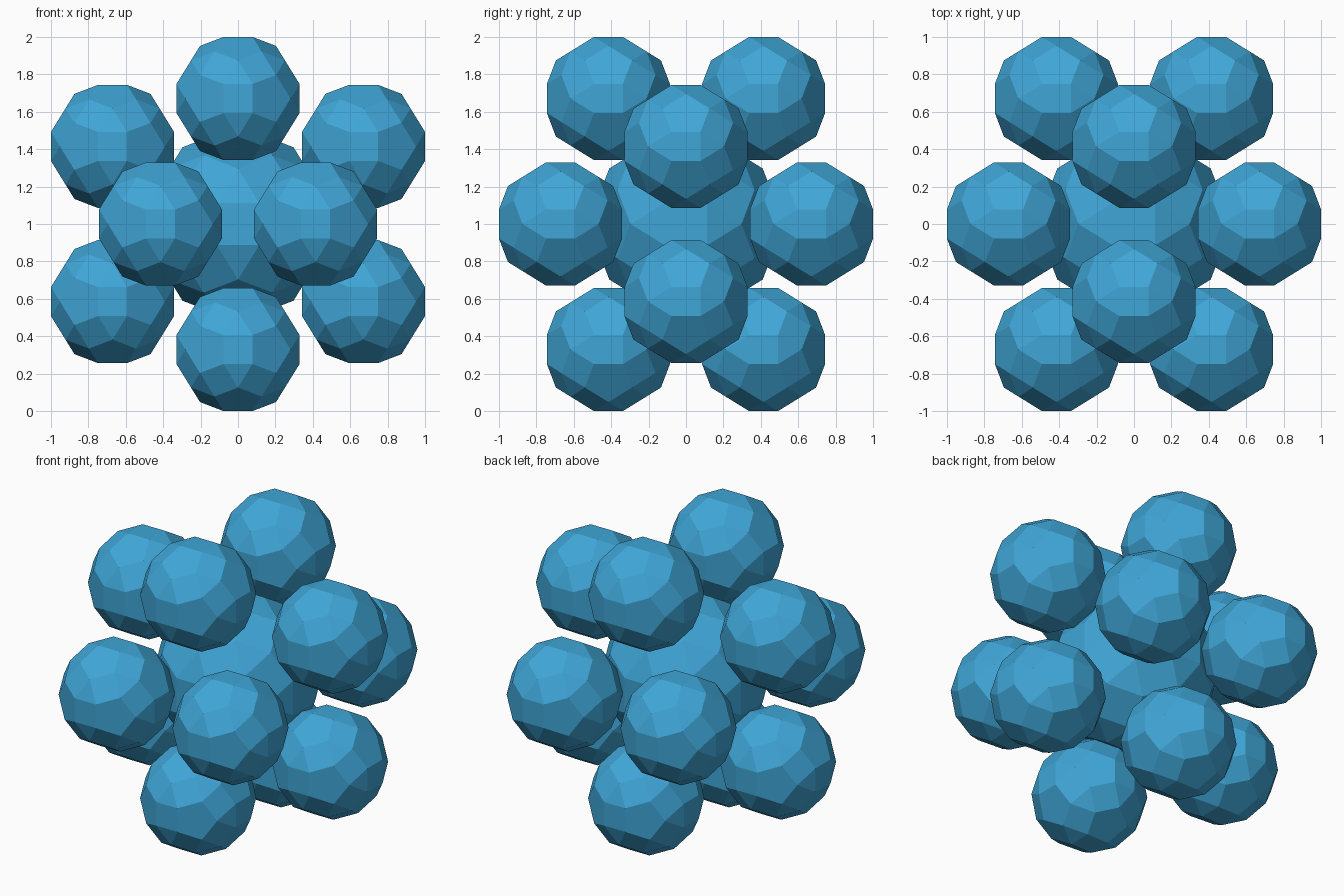
import bpy, bmesh, math
from mathutils import Vector

if "Cube" in bpy.data.objects:
    bpy.data.objects.remove(bpy.data.objects["Cube"])

PHI = (1 + math.sqrt(5)) / 2
BALL_HALF = 0.329                      # half width of an outer ball
BALL = BALL_HALF / PHI**3              # scale of outer balls
STEP = (1 - BALL_HALF) / PHI           # icosahedral spacing of ball centres

mat = bpy.data.materials.new("blue")
mat.diffuse_color = (0.05, 0.38, 0.68, 1)
mat.use_nodes = True
mat.node_tree.nodes["Principled BSDF"].inputs["Base Color"].default_value = mat.diffuse_color


def signed_cycles(a, b, c):
    """All sign choices of the three cyclic permutations of (a, b, c)."""
    pts = set()
    for p in ((a, b, c), (c, a, b), (b, c, a)):
        for sx in (1, -1):
            for sy in (1, -1):
                for sz in (1, -1):
                    pts.add((p[0] * sx + 0.0, p[1] * sy + 0.0, p[2] * sz + 0.0))
    return sorted(pts)


def faceted_ball(name):
    """Rhombicosidodecahedron mesh: 12 pentagons, 30 squares, 20 triangles."""
    bm = bmesh.new()
    for p in (signed_cycles(1, 1, PHI**3)
              + signed_cycles(PHI, PHI**2, 2 * PHI)
              + signed_cycles(0, 2 + PHI, PHI**2)):
        bm.verts.new(p)
    bmesh.ops.convex_hull(bm, input=bm.verts)
    bmesh.ops.dissolve_limit(bm, angle_limit=math.radians(2),
                             verts=bm.verts, edges=bm.edges)
    bmesh.ops.recalc_face_normals(bm, faces=bm.faces)
    mesh = bpy.data.meshes.new(name)
    bm.to_mesh(mesh)
    bm.free()
    mesh.materials.append(mat)
    return mesh


def place(name, mesh, centre, scale):
    ob = bpy.data.objects.new(name, mesh)
    ob.location = Vector(centre) + Vector((0, 0, 1))
    ob.scale = (scale,) * 3
    bpy.context.collection.objects.link(ob)


mesh = faceted_ball("faceted_ball")

# Twelve outer balls on the corners of an icosahedron
for i, c in enumerate(signed_cycles(0, STEP, STEP * PHI)):
    place(f"outer_ball_{i + 1}", mesh, c, BALL)

# Core: its pentagon faces meet the inner pentagons of the outer balls
pent = (1 + PHI**4) / math.sqrt(1 + PHI**2)      # pentagon distance at unit scale
gap = STEP * math.sqrt(1 + PHI**2) - BALL * pent
place("core", mesh, (0, 0, 0), gap / pent)
